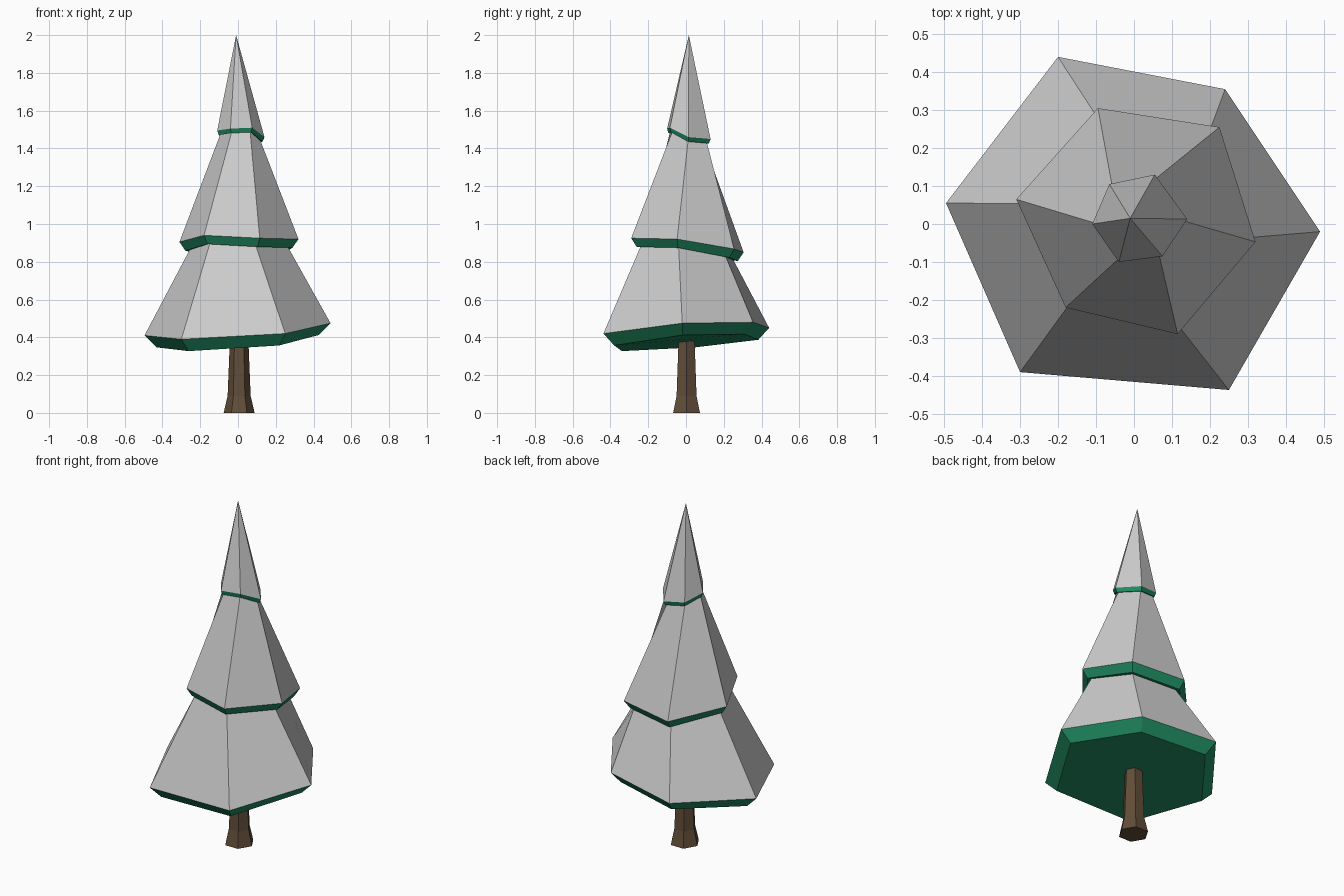
import bpy, bmesh, math
from mathutils import Vector

if "Cube" in bpy.data.objects:
    bpy.data.objects.remove(bpy.data.objects["Cube"])


def material(name, color):
    m = bpy.data.materials.new(name)
    m.diffuse_color = (*color, 1)
    m.use_nodes = True
    m.node_tree.nodes["Principled BSDF"].inputs["Base Color"].default_value = m.diffuse_color
    return m


def bridge(bm, a, b, mat=0):
    n = len(a)
    for i in range(n):
        j = (i + 1) % n
        bm.faces.new((a[i], a[j], b[j], b[i])).material_index = mat


def ring(bm, pts):
    return [bm.verts.new(p) for p in pts]


def finish(bm, name, mats):
    bmesh.ops.recalc_face_normals(bm, faces=bm.faces)
    me = bpy.data.meshes.new(name)
    bm.to_mesh(me)
    bm.free()
    for m in mats:
        me.materials.append(m)
    ob = bpy.data.objects.new(name, me)
    bpy.context.collection.objects.link(ob)
    return ob


green = material("green", (0.015, 0.27, 0.125))
brown = material("brown", (0.12, 0.075, 0.04))

# Tiers from the bottom up: uneven rim, underside scale, underside drop
tiers = [
    ([(.49, -.02, .475), (.24, .355, .48), (-.2, .44, .45),
      (-.495, .055, .41), (-.3, -.39, .39), (.25, -.437, .42)], .87, .063),
    ([(.32, -.047, .92), (.225, .255, .868), (-.095, .305, .85),
      (-.31, .065, .905), (-.18, -.22, .94), (.115, -.29, .925)], .9, .046),
    ([(.14, .013, 1.46), (.055, .13, 1.45), (-.065, .105, 1.465),
      (-.11, 0, 1.495), (-.04, -.1, 1.505), (.075, -.085, 1.51)], .93, .024),
]

# Foliage: grey slopes, green lips and undersides
bm = bmesh.new()
below = None
for rim, scale, drop in tiers:
    lip = [Vector((x * scale, y * scale, z - drop)) for x, y, z in rim]
    lower = ring(bm, lip)
    if below:
        neck = ring(bm, [(p.x * .92, p.y * .92, p.z + .003) for p in lip])
        bridge(bm, below, neck)
        bridge(bm, neck, lower, 1)
    else:
        bm.faces.new(lower).material_index = 1
    below = ring(bm, rim)
    bridge(bm, lower, below, 1)
tip = bm.verts.new((-.01, .015, 2))
for i in range(6):
    bm.faces.new((below[i], below[(i + 1) % 6], tip))
finish(bm, "foliage", [None, green])

# Trunk: six-sided with a flared foot
bm = bmesh.new()
rings = []
for r, z in [(.082, 0), (.061, .09), (.048, .41)]:
    rings.append(ring(bm, [(.006 + r * math.cos(i * math.pi / 3),
                            .003 + r * math.sin(i * math.pi / 3), z) for i in range(6)]))
for a, b in zip(rings, rings[1:]):
    bridge(bm, a, b)
bm.faces.new(rings[0])
bm.faces.new(rings[-1])
finish(bm, "trunk", [brown])
